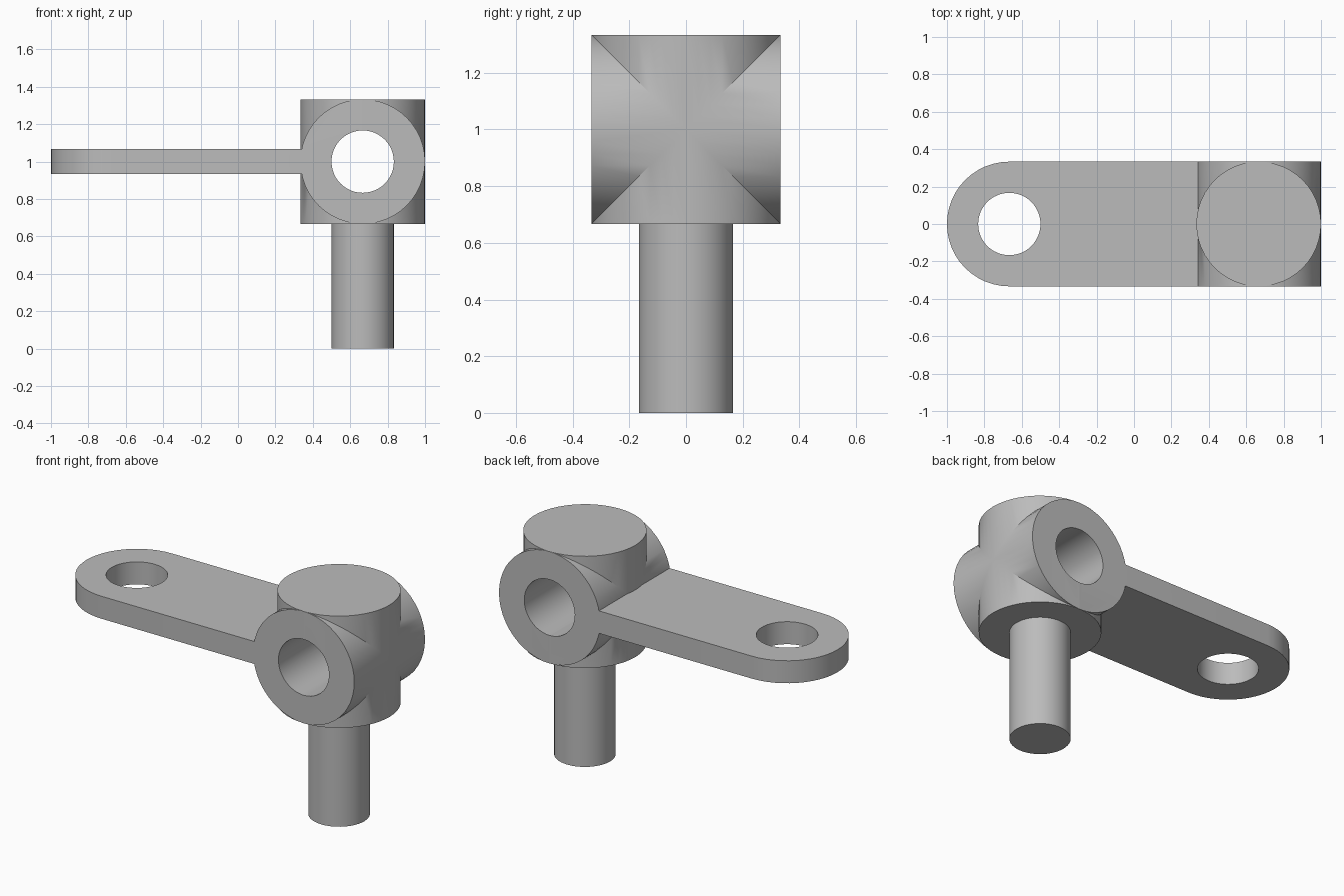
import bpy, bmesh
from math import pi, radians, sin, cos
from mathutils import Matrix

cube = bpy.data.objects.get("Cube")
if cube:
    bpy.data.objects.remove(cube, do_unlink=True)

R = 1 / 3            # outer radius of hub barrels and arm tip
BORE = R / 2         # radius of pin and holes
HUB_X, HUB_Z = 2 / 3, 1.0
ARM_HALF = 0.067     # half the arm thickness
SIDES = 48

grey = bpy.data.materials.new("plain_grey")
grey.use_nodes = True
colour = (0.5, 0.5, 0.5, 1)
grey.diffuse_color = colour
grey.node_tree.nodes["Principled BSDF"].inputs["Base Color"].default_value = colour


def add_object(name, bm):
    bmesh.ops.recalc_face_normals(bm, faces=bm.faces)
    mesh = bpy.data.meshes.new(name)
    bm.to_mesh(mesh)
    bm.free()
    mesh.materials.append(grey)
    obj = bpy.data.objects.new(name, mesh)
    bpy.context.collection.objects.link(obj)
    return obj


def cylinder(name, radius, length, centre, axis="Z"):
    bm = bmesh.new()
    turn = Matrix.Rotation(pi / 2, 4, "X") if axis == "Y" else Matrix()
    bmesh.ops.create_cone(bm, cap_ends=True, segments=SIDES, radius1=radius,
                          radius2=radius, depth=length,
                          matrix=Matrix.Translation(centre) @ turn)
    return add_object(name, bm)


def combine(target, other, operation):
    """Apply a boolean and discard the helper."""
    mod = target.modifiers.new(operation.lower(), "BOOLEAN")
    mod.operation, mod.solver, mod.object = operation, "EXACT", other
    bpy.ops.object.select_all(action="DESELECT")
    bpy.context.view_layer.objects.active = target
    target.select_set(True)
    bpy.ops.object.modifier_apply(modifier=mod.name)
    bpy.data.objects.remove(other, do_unlink=True)


def rounded_arm(name):
    """Flat bar with a semicircular free end."""
    bm = bmesh.new()
    half = SIDES // 2
    outline = [(-HUB_X - R * sin(pi * i / half), R * cos(pi * i / half))
               for i in range(half + 1)]
    outline += [(HUB_X, -R), (HUB_X, R)]
    face = bm.faces.new([bm.verts.new((x, y, HUB_Z - ARM_HALF)) for x, y in outline])
    top = bmesh.ops.extrude_face_region(bm, geom=[face])["geom"]
    bmesh.ops.translate(bm, vec=(0, 0, 2 * ARM_HALF),
                        verts=[g for g in top if isinstance(g, bmesh.types.BMVert)])
    return add_object(name, bm)


# Hub: two crossing barrels joined with the arm
centre = (HUB_X, 0, HUB_Z)
hub = cylinder("hub_and_arm", R, 2 * R, centre)
combine(hub, cylinder("cross_barrel", R, 2 * R, centre, "Y"), "UNION")
combine(hub, rounded_arm("arm"), "UNION")

# Bore through the hub and eye through the arm tip
combine(hub, cylinder("bore_cutter", BORE, 1, centre, "Y"), "DIFFERENCE")
combine(hub, cylinder("eye_cutter", BORE, 1, (-HUB_X, 0, HUB_Z)), "DIFFERENCE")

# Pin below the hub
pin_length = HUB_Z - R
pin = cylinder("pin", BORE, pin_length, (HUB_X, 0, pin_length / 2))

# Smooth round walls, crisp rims
for obj in (hub, pin):
    bpy.ops.object.select_all(action="DESELECT")
    obj.select_set(True)
    bpy.context.view_layer.objects.active = obj
    bpy.ops.object.shade_smooth_by_angle(angle=radians(30))
